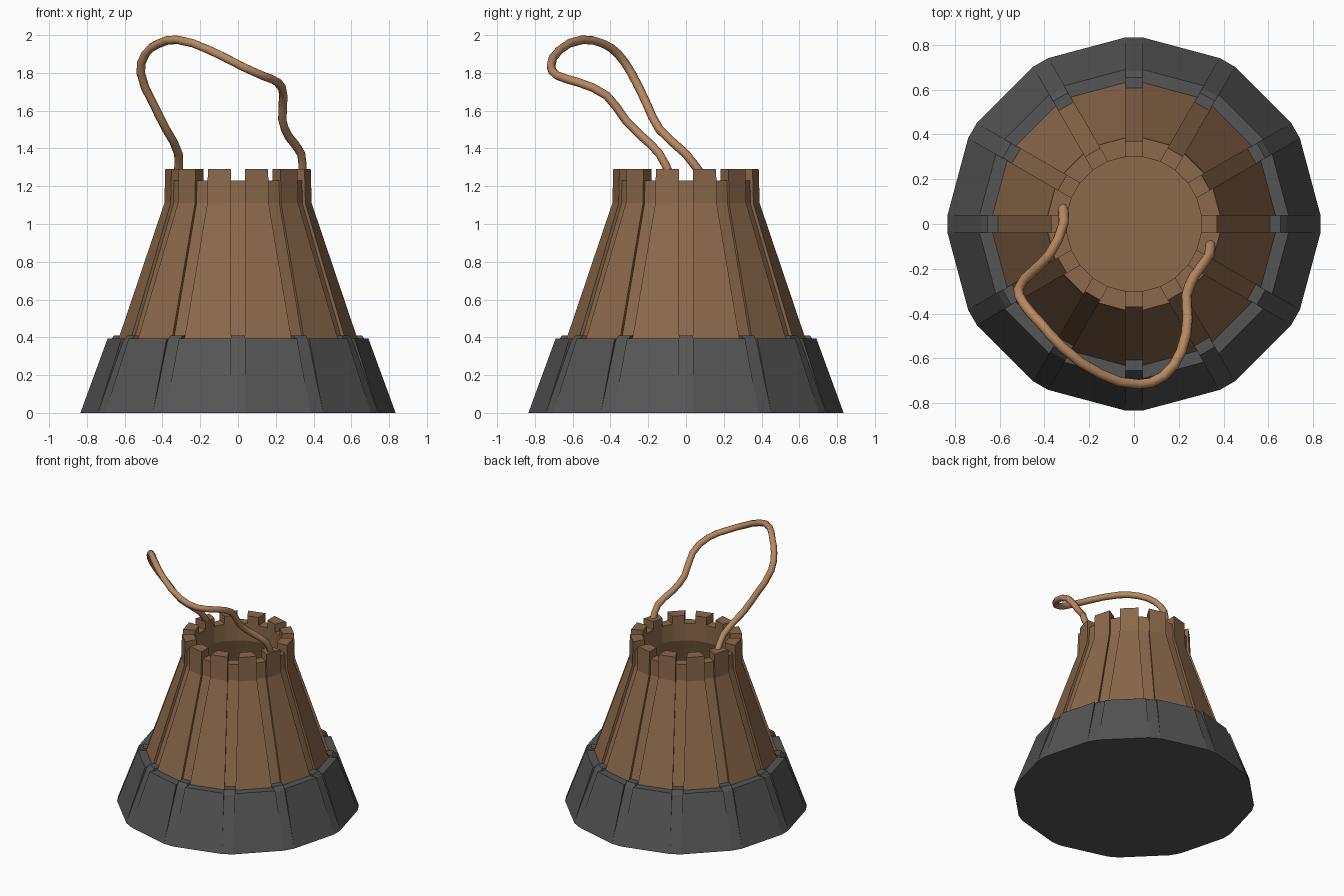
import bpy, bmesh, math
from mathutils import Vector

if "Cube" in bpy.data.objects:
    bpy.data.objects.remove(bpy.data.objects["Cube"])

N = 12
STEP = 2 * math.pi / N
HW = 0.038  # half width of the narrow strips


def material(name, rgb):
    m = bpy.data.materials.new(name)
    m.diffuse_color = (*rgb, 1)
    m.use_nodes = True
    m.node_tree.nodes["Principled BSDF"].inputs["Base Color"].default_value = m.diffuse_color
    return m


WOOD = material("wood", (0.26, 0.14, 0.07))
IRON = material("iron", (0.09, 0.09, 0.09))
ROPE = material("rope", (0.48, 0.25, 0.12))


def corner(a, r, off):
    return Vector((r * math.cos(a) - off * math.sin(a),
                   r * math.sin(a) + off * math.cos(a), 0))


def finish(bm, name, mat):
    bmesh.ops.recalc_face_normals(bm, faces=bm.faces)
    me = bpy.data.meshes.new(name)
    bm.to_mesh(me)
    bm.free()
    ob = bpy.data.objects.new(name, me)
    me.materials.append(mat)
    bpy.context.collection.objects.link(ob)
    return ob


def ring(name, profile, wide, mat):
    """Sweep a closed (radius, z) profile across each of the 12 sectors."""
    bm = bmesh.new()
    for i in range(N):
        a0, a1 = i * STEP, (i + 1) * STEP
        ends = ((a0, HW), (a1, -HW)) if wide else ((a0, -HW), (a0, HW))
        loops = [[bm.verts.new(corner(a, r, o) + Vector((0, 0, z))) for r, z in profile]
                 for a, o in ends]
        n = len(profile)
        for j in range(n):
            k = (j + 1) % n
            bm.faces.new((loops[0][j], loops[0][k], loops[1][k], loops[1][j]))
        bm.faces.new(loops[0])
        bm.faces.new(loops[1])
    return finish(bm, name, mat)


def plate(name, r, z0, z1, mat):
    bm = bmesh.new()
    pts = [corner(i * STEP, r, o) for i in range(N) for o in (-HW, HW)]
    lo = [bm.verts.new((p.x, p.y, z0)) for p in pts]
    hi = [bm.verts.new((p.x, p.y, z1)) for p in pts]
    bm.faces.new(lo)
    bm.faces.new(hi)
    for i in range(len(pts)):
        k = (i + 1) % len(pts)
        bm.faces.new((lo[i], lo[k], hi[k], hi[i]))
    return finish(bm, name, mat)


# Wooden staves: tall wide ones and lower, recessed narrow ones
ring("wide_staves", [(0.70, 0.2), (0.63, 0.4), (0.39, 1.11), (0.385, 1.29),
                     (0.30, 1.29), (0.30, 1.1), (0.60, 0.2)], True, WOOD)
ring("narrow_staves", [(0.68, 0.2), (0.61, 0.4), (0.372, 1.11), (0.37, 1.23),
                       (0.30, 1.23), (0.30, 1.1), (0.60, 0.2)], False, WOOD)

# Iron foot: wide panels with slightly recessed strips between them
ring("iron_panels", [(0.833, 0.004), (0.69, 0.395), (0.61, 0.395),
                     (0.61, 0.004)], True, IRON)
ring("iron_strips", [(0.833, 0.004), (0.68, 0.38), (0.655, 0.41), (0.60, 0.41),
                     (0.60, 0.004)], False, IRON)
plate("iron_bottom", 0.833, 0.0, 0.004, IRON)

# Inner floor
plate("floor", 0.62, 0.1, 0.2, WOOD)

# Rope handle
path = [(-.32, .09, 1.25), (-.315, .0, 1.37), (-.38, -.14, 1.50), (-.45, -.21, 1.64),
        (-.515, -.29, 1.80), (-.49, -.36, 1.90), (-.42, -.44, 1.955), (-.32, -.55, 1.975),
        (-.15, -.67, 1.92), (.02, -.715, 1.835), (.13, -.68, 1.785), (.21, -.57, 1.75),
        (.24, -.42, 1.68), (.235, -.32, 1.55), (.27, -.23, 1.46), (.335, -.14, 1.37),
        (.34, -.08, 1.25)]
cu = bpy.data.curves.new("rope_handle", 'CURVE')
cu.dimensions = '3D'
cu.bevel_depth = 0.023
cu.bevel_resolution = 2
cu.resolution_u = 2
cu.use_fill_caps = True
sp = cu.splines.new('BEZIER')
sp.bezier_points.add(len(path) - 1)
for bp, p in zip(sp.bezier_points, path):
    bp.co = p
    bp.handle_left_type = bp.handle_right_type = 'AUTO'
cu.materials.append(ROPE)
rope = bpy.data.objects.new("rope_handle", cu)
bpy.context.collection.objects.link(rope)
